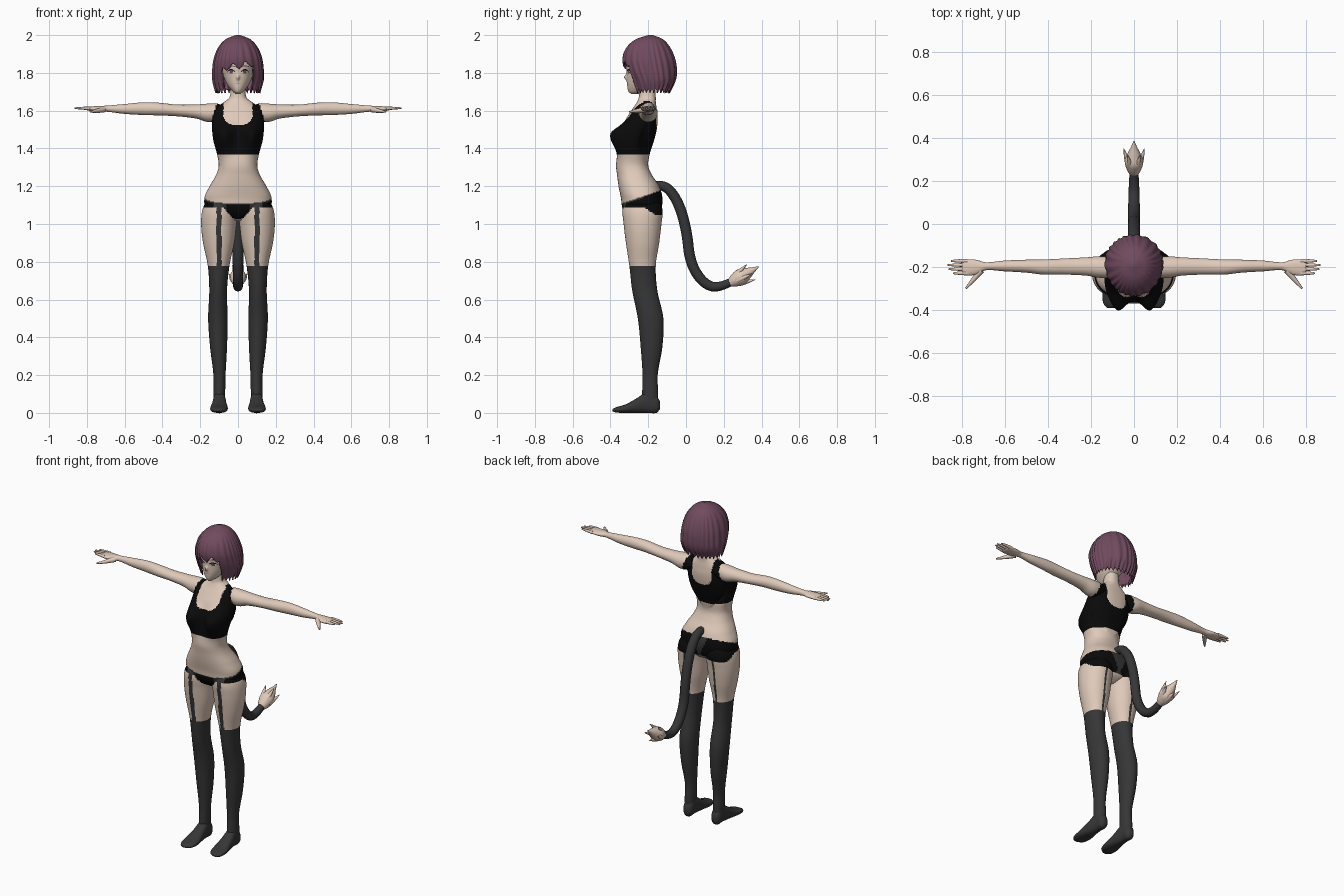
import bpy, bmesh, math
from mathutils import Vector, Matrix

if "Cube" in bpy.data.objects:
    bpy.data.objects.remove(bpy.data.objects["Cube"])


def material(name, r, g, b):
    m = bpy.data.materials.new(name)
    m.use_nodes = True
    m.diffuse_color = (r, g, b, 1)
    bsdf = m.node_tree.nodes["Principled BSDF"]
    bsdf.inputs["Base Color"].default_value = (r, g, b, 1)
    bsdf.inputs["Roughness"].default_value = 0.8
    return m


MATS = [material("skin", .74, .59, .49), material("black_cloth", .003, .003, .003),
        material("charcoal_knit", .037, .037, .038), material("plum_hair", .165, .07, .115),
        material("eye_white", .8, .76, .74), material("iris_mauve", .14, .08, .1),
        material("lip_rose", .5, .24, .2)]
SKIN, BLACK, CHARCOAL, HAIR, WHITE, IRIS, LIP = range(7)


def sample(st, t):
    """Smooth interpolation of the cross-section list at position t."""
    def slope(i, k):
        a, b = st[max(i - 1, 0)], st[min(i + 1, len(st) - 1)]
        return (b[k] - a[k]) / (b[0] - a[0])
    i = 0
    while i < len(st) - 2 and t > st[i + 1][0]:
        i += 1
    h = st[i + 1][0] - st[i][0]
    s = (t - st[i][0]) / h
    out = []
    for k in range(1, 5):
        p, q = st[i][k], st[i + 1][k]
        out.append((2*s**3 - 3*s*s + 1)*p + (s**3 - 2*s*s + s)*h*slope(i, k)
                   + (3*s*s - 2*s**3)*q + (s**3 - s*s)*h*slope(i + 1, k))
    return out


def loft(name, st, axes="xyz", segs=80, rings=80, power=1, rule=None, base=SKIN,
         shape=None, hole=None, open_start=False, mirror=False):
    """Skin rounded sections (t, u0, u1, v0, v1); axes names u, v and t in turn."""
    st = sorted(st)
    idx = ["xyz".index(c) for c in axes]
    bm = bmesh.new()
    loops = []
    for r in range(rings + 1):
        t = st[0][0] + (st[-1][0] - st[0][0]) * r / rings
        u0, u1, v0, v1 = sample(st, t)
        loop = []
        for j in range(segs):
            a = 2 * math.pi * j / segs
            c, s = math.cos(a), math.sin(a)
            co = Vector((0, 0, 0))
            co[idx[0]] = (u0 + u1)/2 + (u1 - u0)/2 * math.copysign(abs(c)**power, c)
            co[idx[1]] = (v0 + v1)/2 + (v1 - v0)/2 * math.copysign(abs(s)**power, s)
            co[idx[2]] = t
            loop.append(bm.verts.new(shape(co, a, r / rings) if shape else co))
        loops.append(loop)
    for lo, hi in zip(loops, loops[1:]):
        for j in range(segs):
            bm.faces.new((lo[j], lo[(j+1) % segs], hi[(j+1) % segs], hi[j]))
    bm.faces.new(loops[-1])
    if not open_start:
        bm.faces.new(loops[0][::-1])
    if hole:
        gone = [f for f in bm.faces if hole(f.calc_center_median())]
        bmesh.ops.delete(bm, geom=gone, context="FACES")
    bmesh.ops.recalc_face_normals(bm, faces=bm.faces)
    for f in bm.faces:
        f.smooth = True
        f.material_index = rule(f.calc_center_median()) if rule else base
    me = bpy.data.meshes.new(name)
    bm.to_mesh(me)
    bm.free()
    for m in MATS:
        me.materials.append(m)
    ob = bpy.data.objects.new(name, me)
    bpy.context.collection.objects.link(ob)
    if mirror:
        ob.modifiers.new("mirror", "MIRROR").use_mirror_merge = False
    return ob


def tube(name, pts, radii, mat):
    """Round tapered tube along a smooth path."""
    cu = bpy.data.curves.new(name, "CURVE")
    cu.dimensions = "3D"
    cu.bevel_depth, cu.bevel_resolution, cu.use_fill_caps = 1, 4, True
    sp = cu.splines.new("NURBS")
    sp.points.add(len(pts) - 1)
    for p, co, r in zip(sp.points, pts, radii):
        p.co, p.radius = (*co, 1), r
    sp.use_endpoint_u, sp.order_u, sp.resolution_u = True, 3, 8
    cu.materials.append(MATS[mat])
    ob = bpy.data.objects.new(name, cu)
    bpy.context.collection.objects.link(ob)


def clothing(c):
    """Which garment covers a point of the body."""
    x, y, z = abs(c.x), c.y, c.z
    front = y < -.225
    if z < .78:
        return CHARCOAL
    # cropped top with scooped neck and armholes
    if 1.365 < z < 1.66:
        low, half = (1.525, .077) if front else (1.5, .068)
        scooped = x < half and z > low + .04 * (x / half)**4
        armhole = z > 1.5 and x > .108 + .3 * (1.65 - z)
        return SKIN if scooped or armhole else BLACK
    # briefs with belt panels
    top = 1.11 + .33 * (y + .34)
    if front:
        bottom = 1.09 - .065 * max(0, 1 - (x / .075)**2)
    else:
        bottom = 1.09 - .04 * min(1, max(0, (y + .225) / .06))
    if bottom < z < top:
        if front:
            return CHARCOAL if .06 < x < .13 or z > top - .008 else BLACK
        return CHARCOAL if x < .015 + .45 * max(0, z - 1.08) else BLACK
    # garter straps
    if z < 1.1 and abs(x - .1) < (.013 if front else .006):
        return CHARCOAL
    return SKIN


# torso with bust and neck
def bust(co, a, k):
    if co.y < -.2:
        dz = co.z - 1.475
        co.y -= .068 * math.exp(-((abs(co.x) - .078)/.05)**2 - (dz/(.05 if dz > 0 else .085))**2)
    return co


torso = [(1.015, .03, -.27, -.19), (1.04, .09, -.31, -.15), (1.08, .165, -.335, -.13),
         (1.14, .177, -.345, -.125), (1.2, .15, -.357, -.142), (1.26, .116, -.365, -.18),
         (1.31, .102, -.37, -.2), (1.37, .111, -.362, -.192), (1.44, .13, -.35, -.17),
         (1.5, .137, -.338, -.155), (1.56, .135, -.315, -.15), (1.61, .12, -.283, -.155),
         (1.645, .075, -.26, -.16), (1.67, .045, -.25, -.16), (1.75, .038, -.245, -.165)]
loft("torso", [(z, -w, w, f, b) for z, w, f, b in torso], segs=120, rings=140,
     power=.87, rule=clothing, shape=bust)

# legs and feet
loft("legs", [(1.15, .02, .15, -.31, -.16), (1.08, 0, .187, -.335, -.125),
              (1, .008, .195, -.33, -.13), (.9, .02, .185, -.318, -.142),
              (.78, .045, .16, -.3, -.16), (.65, .058, .152, -.285, -.152),
              (.5, .055, .158, -.255, -.12), (.35, .058, .148, -.24, -.125),
              (.2, .066, .13, -.23, -.15), (.1, .068, .13, -.232, -.147),
              (.04, .07, .128, -.23, -.15)],
     segs=88, rings=140, rule=clothing, mirror=True)
loft("feet", [(-.39, .09, .125, .008, .02), (-.37, .065, .142, .002, .03),
              (-.32, .054, .147, 0, .045), (-.26, .06, .138, 0, .078),
              (-.2, .066, .13, 0, .115), (-.155, .07, .126, 0, .09),
              (-.138, .085, .112, .02, .06)],
     axes="xzy", segs=40, rings=40, power=.85, base=CHARCOAL, mirror=True)

# arms and palms
loft("arms", [(.07, -.23, -.16, 1.57, 1.62), (.11, -.248, -.155, 1.545, 1.638),
              (.16, -.25, -.15, 1.54, 1.637), (.22, -.24, -.155, 1.558, 1.633),
              (.32, -.235, -.16, 1.57, 1.632), (.42, -.235, -.165, 1.575, 1.642),
              (.5, -.226, -.166, 1.577, 1.644), (.6, -.22, -.17, 1.583, 1.635),
              (.69, -.215, -.178, 1.594, 1.627), (.73, -.234, -.167, 1.594, 1.625),
              (.78, -.24, -.164, 1.598, 1.622), (.8, -.235, -.168, 1.602, 1.62)],
     axes="yzx", segs=48, rings=90, rule=clothing, mirror=True)

# fingers and thumbs
for side, sx in (("left", 1), ("right", -1)):
    for i, tip in enumerate((.84, .862, .866, .85)):
        y = -.229 + .019 * i
        tube(f"{side}_finger_{i + 1}",
             [(sx * .775, y, 1.611), (sx * .82, y + .001, 1.614), (sx * tip, y, 1.613)],
             (.0095, .0085, .004), SKIN)
    tube(f"{side}_thumb", [(sx * .71, -.215, 1.607), (sx * .745, -.258, 1.598),
                           (sx * .782, -.3, 1.594)], (.016, .012, .004), SKIN)


# head with painted face
def face_paint(c):
    if c.y > -.22:
        return SKIN
    x, z = abs(c.x) - .036, c.z - 1.805
    if abs(c.x) < .013 and abs(c.z - 1.743) < .002:
        return LIP
    lid = .013 * (1 - (x / .021)**2)
    if abs(x) < .021:
        if lid - .003 < z < lid + .003:
            return BLACK
        if -.7 * lid < z < lid:
            return IRIS if abs(x) < .009 else WHITE
    if abs(x) < .022 and abs(z - .032 + 8 * x * x) < .002:
        return IRIS
    return SKIN


def nose(co, a, k):
    if co.y < -.25:
        co.y -= .014 * math.exp(-(co.x / .009)**2 - ((co.z - 1.777) / .014)**2)
    return co


head = [(1.688, .01, -.29, -.25), (1.703, .03, -.305, -.2), (1.74, .058, -.312, -.15),
        (1.79, .079, -.314, -.1), (1.85, .09, -.315, -.085), (1.93, .08, -.28, -.095),
        (1.97, .04, -.24, -.15)]
loft("head", [(z, -w, w, f, b) for z, w, f, b in head], segs=160, rings=110,
     rule=face_paint, shape=nose)


# bobbed hair with locks, uneven ends and swept fringe
def locks(co, a, k):
    s = 1 + .02 * math.sin(24 * a + 3 * math.sin(3 * a) + 2 * k) * min(1, 4 * (1 - k))
    tooth = abs((a * 30 / (2 * math.pi)) % 1 - .5) * 2
    return Vector((co.x * s, -.19 + (co.y + .19) * s,
                   co.z + (.022 * tooth - .008) * max(0, 1 - 3 * k)))


def face_window(c):
    fringe = 1.82 + .035 * abs((c.x * 15 + .4) % 1 - .5) * 2 + .15 * c.x
    side = .066 + .016 * math.sin(min(1, max(0, (c.z - 1.7) / .12)) * math.pi * .6)
    return c.y < -.2 and abs(c.x) < side and c.z < fringe


hair = [(1.7, .118, -.275, -.085), (1.76, .134, -.3, -.055), (1.82, .134, -.326, -.05),
        (1.88, .125, -.334, -.06), (1.94, .1, -.31, -.088), (1.98, .062, -.262, -.125),
        (2, .012, -.2, -.175)]
bob = loft("hair", [(z, -w, w, f, b) for z, w, f, b in hair], segs=180, rings=80,
           base=HAIR, shape=locks, hole=face_window, open_start=True)
solid = bob.modifiers.new("thickness", "SOLIDIFY")
solid.thickness, solid.offset = .007, -1

# tail with a pointed tuft
tube("tail", [(0, -.17, 1.2), (0, -.115, 1.215), (0, -.04, 1.12), (0, .005, .96),
              (0, .02, .8), (0, .085, .69), (0, .17, .655), (0, .25, .7)],
     (.024, .026, .028, .028, .028, .027, .025, .02), CHARCOAL)
frame = Matrix.Translation((0, .23, .685)) @ Matrix.Rotation(math.radians(-60), 4, "X")
tuft = loft("tail_tuft", [(t, -r, r, -r, r) for t, r in
                          ((0, .02), (.03, .034), (.07, .043), (.11, .03), (.15, .013), (.18, .002))],
            segs=32, rings=32)
tuft.matrix_world = frame
for i in range(5):
    a = 2 * math.pi * i / 5 + .3
    tube(f"tuft_spike_{i + 1}",
         [frame @ Vector((r * math.cos(a), r * math.sin(a), t))
          for r, t in ((.022, .045), (.04, .085), (.05, .13))], (.018, .012, .001), SKIN)
